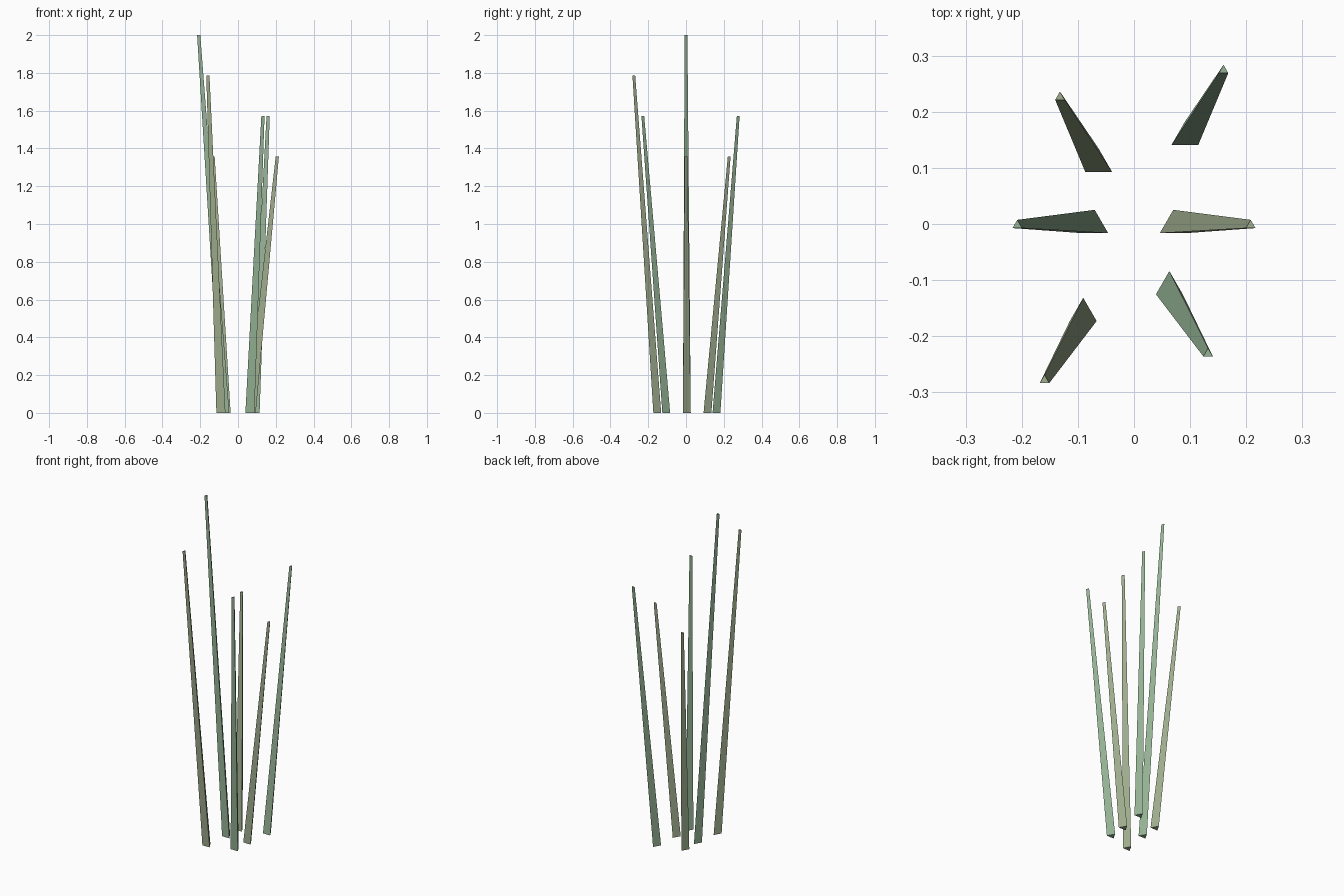
import bpy, bmesh, math

if "Cube" in bpy.data.objects:
    bpy.data.objects.remove(bpy.data.objects["Cube"])

BASE_R, TIP_R = 0.0276, 0.0098   # triangular section radii
LEAN = 0.138                     # outward drift of every stalk
Y_SHIFT = -0.0024                # centres the bounds on y = 0


def material(name, rgb):
    mat = bpy.data.materials.new(name)
    mat.diffuse_color = (*rgb, 1)
    mat.use_nodes = True
    mat.node_tree.nodes["Principled BSDF"].inputs["Base Color"].default_value = mat.diffuse_color
    return mat


green = material("green_stalk", (0.30, 0.45, 0.30))
olive = material("olive_stalk", (0.35, 0.42, 0.27))


def stalk(name, angle, base_dist, height, mat):
    """Three-sided tapered stalk leaning outward, section kept horizontal."""
    bm = bmesh.new()
    rings = []
    for dist, r, z in ((base_dist, BASE_R, 0), (base_dist + LEAN, TIP_R, height)):
        cx, cy = dist * math.cos(angle), dist * math.sin(angle) + Y_SHIFT
        rings.append([bm.verts.new((cx + r * math.cos(a), cy + r * math.sin(a), z))
                      for a in (math.radians(d) for d in (90, 210, 330))])
    low, top = rings
    bm.faces.new(low[::-1])
    bm.faces.new(top)
    for i in range(3):
        j = (i + 1) % 3
        bm.faces.new((low[i], low[j], top[j], top[i]))
    mesh = bpy.data.meshes.new(name)
    bm.to_mesh(mesh)
    bm.free()
    mesh.materials.append(mat)
    bpy.context.collection.objects.link(bpy.data.objects.new(name, mesh))


# Ring of six stalks, every 60 degrees, alternating colours
stalks = [
    ("stalk_right", 0.070, 1.357, olive),
    ("stalk_back_right", 0.181, 1.571, green),
    ("stalk_back_left", 0.126, 1.357, olive),
    ("stalk_left", 0.070, 2.0, green),
    ("stalk_front_left", 0.181, 1.786, olive),
    ("stalk_front_right", 0.126, 1.571, green),
]
for i, (name, dist, height, mat) in enumerate(stalks):
    stalk(name, i * math.pi / 3, dist, height, mat)
